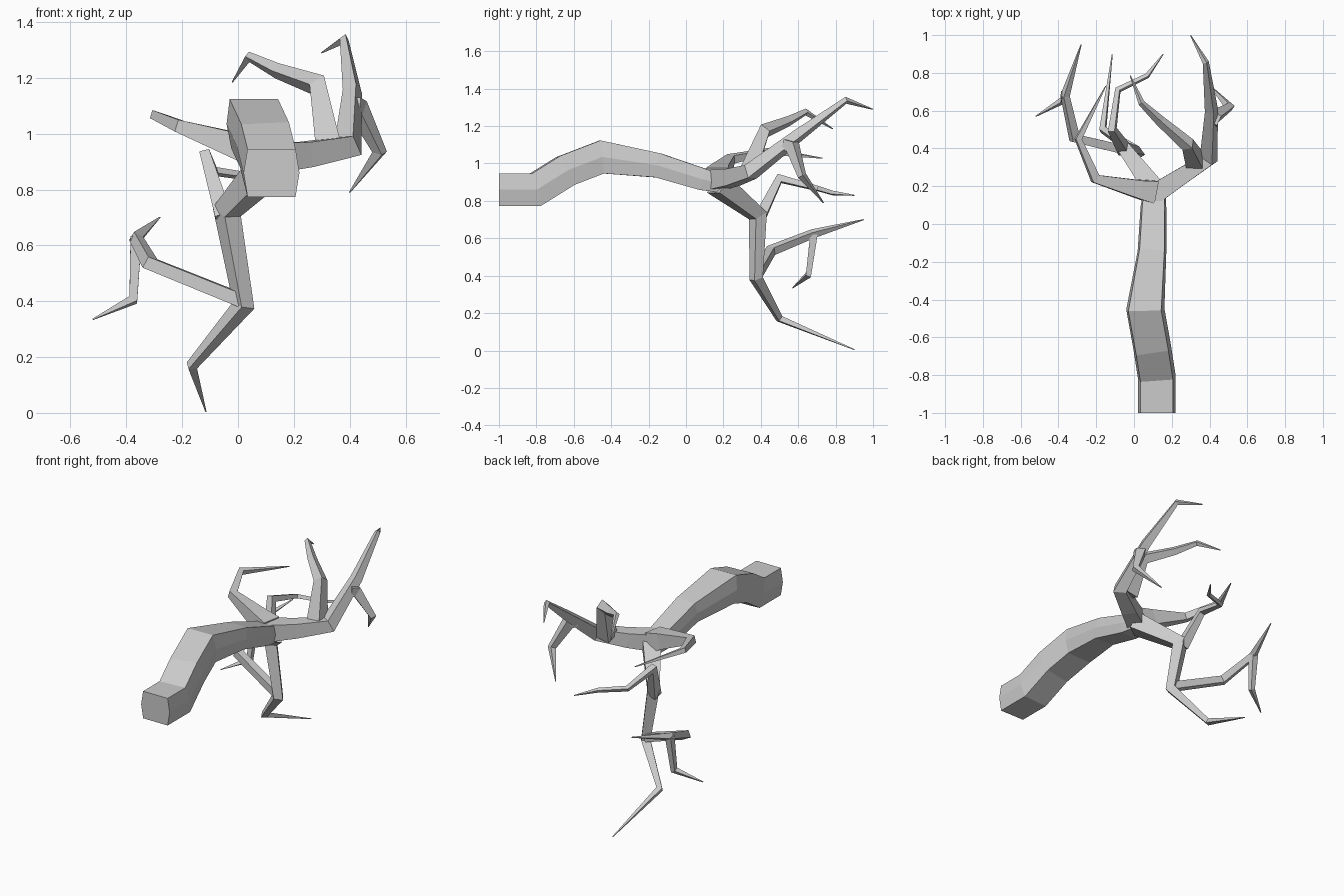
import bpy, bmesh
from mathutils import Vector

HEX = [(1, 0), (.86, .86), (-.86, .86), (-1, 0), (-.86, -.86), (.86, -.86)]
SQUARE = [(1, 1), (-1, 1), (-1, -1), (1, -1)]


def limb(name, path, profile=SQUARE):
    """Sweep a profile along (x, y, z, half width) points with mitred bends."""
    pts = [Vector(p[:3]) for p in path]
    dirs = [(b - a).normalized() for a, b in zip(pts, pts[1:])]
    bm = bmesh.new()
    up = Vector((0, 0, 1)) if abs(dirs[0].z) < .8 else Vector((0, 1, 0))
    rings = []
    for i, p in enumerate(pts):
        d_in, d_out = dirs[max(i - 1, 0)], dirs[min(i, len(dirs) - 1)]
        t = (d_in + d_out).normalized()
        # frame carried along the incoming segment, then projected to the mitre plane
        up = (up - d_in * up.dot(d_in)).normalized()
        side = d_in.cross(up)
        ring = []
        for a, b in profile:
            off = (side * a + up * b) * path[i][3]
            off -= d_in * (off.dot(t) / max(d_in.dot(t), .5))
            ring.append(bm.verts.new(p + off))
        rings.append(ring)
        up = d_in.rotation_difference(d_out) @ up
    n = len(profile)
    for r, s in zip(rings, rings[1:]):
        for k in range(n):
            bm.faces.new((r[k], r[(k + 1) % n], s[(k + 1) % n], s[k]))
    bm.faces.new(rings[0])
    bm.faces.new(rings[-1])
    bmesh.ops.recalc_face_normals(bm, faces=bm.faces[:])
    me = bpy.data.meshes.new(name)
    bm.to_mesh(me)
    bm.free()
    ob = bpy.data.objects.new(name, me)
    bpy.context.collection.objects.link(ob)


# Bent six-sided trunk
limb("trunk", [(.12, -1, .86, .1), (.12, -.805, .86, .1), (.095, -.645, .96, .1),
               (.06, -.45, 1.035, .1), (.095, -.15, .99, .076),
               (.103, .09, .915, .068), (.11, .2, .89, .055)], HEX)

# Right bough with its three shoots
limb("right_bough", [(.08, .14, .91, .055), (.24, .245, .925, .045),
                     (.395, .345, .955, .036), (.41, .6, 1.15, .026),
                     (.38, .855, 1.338, .012), (.3, .998, 1.29, .002)])
limb("right_drooping_twig", [(.41, .53, 1.1, .03), (.43, .57, 1.09, .028),
                             (.507, .62, .935, .017), (.4, .735, .79, .002)])
limb("right_arched_twig", [(.325, .33, .95, .045), (.285, .42, 1.175, .028),
                           (.14, .545, 1.225, .02), (.04, .64, 1.275, .012),
                           (-.02, .785, 1.185, .002)])

# Left bough
limb("left_bough", [(.1, .17, .92, .06), (.02, .185, .95, .048),
                    (-.205, .24, 1.025, .022), (-.295, .45, 1.065, .015),
                    (-.15, .73, 1.028, .002)])

# Lower bough reaching to the ground, with its shoots
limb("lower_bough", [(.12, .17, .89, .055), (-.04, .385, .72, .034),
                     (.02, .375, .385, .026), (-.165, .5, .17, .015),
                     (-.115, .9, .005, .002)])
limb("lower_outer_twig", [(.02, .375, .4, .024), (-.315, .455, .535, .022),
                          (-.365, .68, .625, .018), (-.28, .95, .7, .002)])
limb("lower_hanging_twig", [(-.365, .685, .63, .02), (-.375, .655, .405, .014),
                            (-.52, .57, .335, .002)])
limb("lower_rising_twig", [(-.05, .39, .7, .03), (-.115, .5, .92, .018),
                           (-.085, .71, .865, .012), (.07, .785, .842, .01),
                           (.155, .9, .83, .002)])
